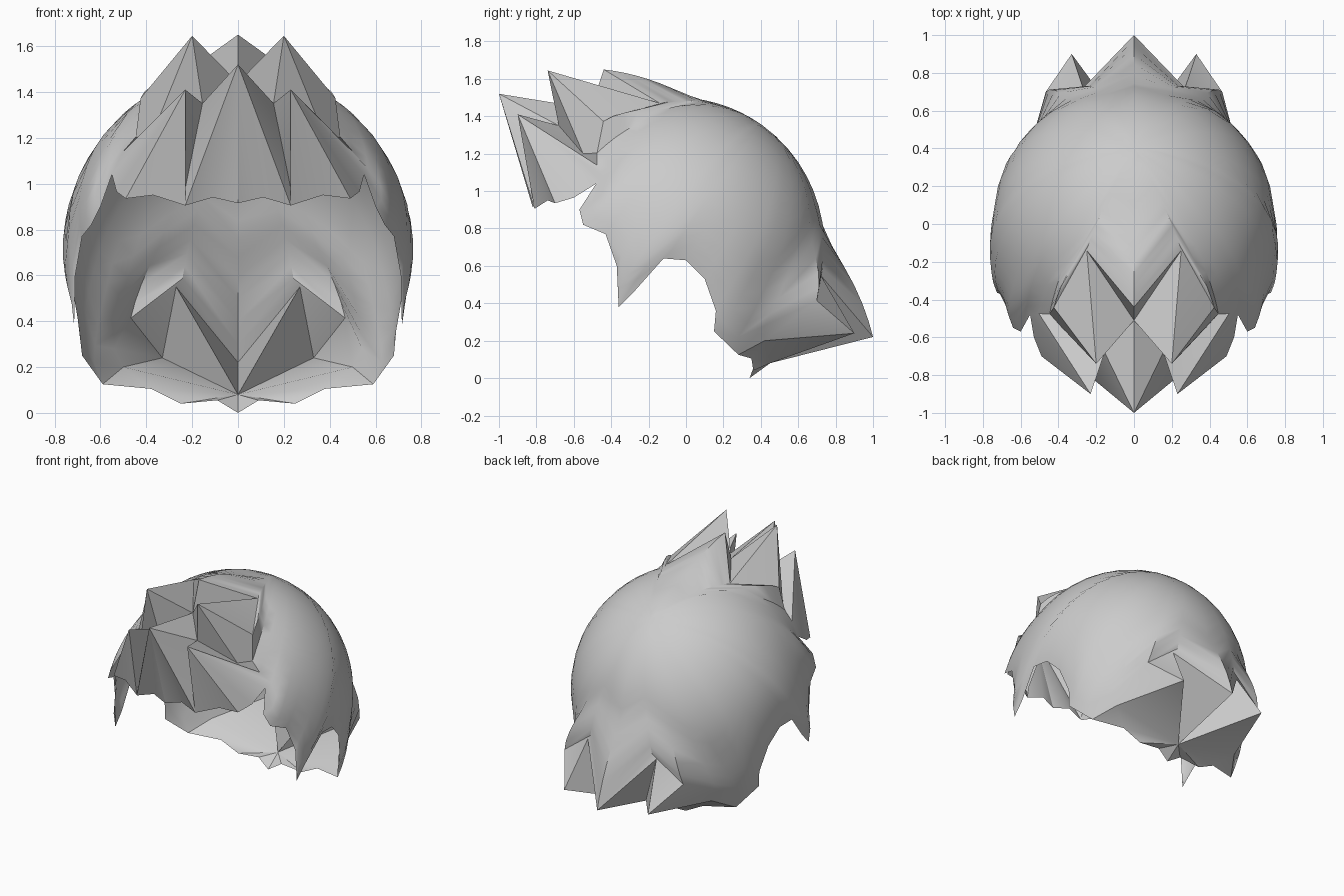
import bpy, bmesh
from math import sin, cos, radians, atan2, acos, pi
from mathutils import Vector

cube = bpy.data.objects.get("Cube")
if cube:
    bpy.data.objects.remove(cube)

# One flat grey
grey = bpy.data.materials.new("hair_grey")
grey.use_nodes = True
color = (0.6, 0.6, 0.6, 1)
grey.diffuse_color = color
grey.node_tree.nodes["Principled BSDF"].inputs["Base Color"].default_value = color

# Hem of the smooth cap, crown peak round to the nape: x, y, z, column azimuth
HEM = {
    "peak": (0, -.44, 1.65, 0),
    "part": (.25, -.14, 1.47, 26),
    "upper_tip": (.2, -.74, 1.645, 31),
    "temple_notch": (.38, -.55, 1.2, 35),
    "lower_tip": (.23, -.9, 1.41, 40),
    "bang_corner": (.55, -.48, 1.04, 47),
    "lock_a": (.6, -.57, .9, 51),
    "lock_b": (.64, -.55, .82, 56),
    "lock_c": (.68, -.43, .77, 63),
    "burn_front": (.71, -.37, .6, 73),
    "burn_tip": (.715, -.36, .38, 80),
    "burn_back": (.72, -.28, .46, 84),
    "ear_front": (.75, -.12, .64, 89),
    "ear_back": (.74, 0, .63, 96),
    "ear_low": (.72, .1, .53, 106),
    "neck_a": (.69, .16, .36, 117),
    "neck_b": (.68, .15, .25, 123),
    "neck_c": (.59, .28, .125, 131),
    "nape_side": (.5, .42, .2, 139),
    "back_side_tip": (.33, .9, .24, 149),
    "back_notch": (.27, .72, .55, 161),
    "back_tip": (0, 1, .22, 180),
}

# Points used only by the spikes, bangs and nape
EXTRA = {
    "front_tip": (0, -1, 1.52),
    "valley": (0, -.51, 1.44),
    "gap": (.155, -.68, 1.35),
    "slit": (.23, -.79, .98),
    "bang_e": (.53, -.6, .965),
    "bang_d": (.49, -.7, .935),
    "bang_c": (.37, -.74, .95),
    "bang_b": (.23, -.81, .905),
    "bang_a": (.11, -.79, .94),
    "bang_mid": (0, -.82, .915),
    "nape_mid": (0, .45, .08),
    "fringe_c": (.38, .35, .105),
    "fringe_b": (.25, .36, .04),
    "fringe_a": (.09, .36, .055),
    "fringe_mid": (0, .34, 0),
}

# Fans of flat triangles: first name is the hub
FANS = [
    "valley peak part upper_tip gap front_tip",
    "gap upper_tip temple_notch lower_tip slit front_tip",
    "front_tip slit bang_b bang_a bang_mid",
    "lower_tip slit bang_b bang_c bang_d bang_e bang_corner",
    "nape_mid back_tip back_notch back_side_tip nape_side fringe_c fringe_b fringe_a fringe_mid",
    "nape_side neck_c fringe_c",
]

CENTRE = Vector((0, -.05, .7))
RADII = Vector((.765, .79, .8))
TILT = radians(35)
AXIS = Vector((0, sin(TILT), cos(TILT)))
FRONT = Vector((0, -cos(TILT), sin(TILT)))
SIDE = Vector((1, 0, 0))
RINGS = 14
REACH = radians(30)


def dome_radius(d):
    return 1 / sum((d[i] / RADII[i]) ** 2 for i in range(3)) ** .5


def column(x, y, z, azimuth):
    """Points from a hem point over the dome towards the crown."""
    start = Vector((x, y, z))
    d0 = (start - CENTRE).normalized()
    excess = (start - CENTRE).length - dome_radius(d0)
    polar0 = acos(d0.dot(AXIS))
    az = radians(azimuth)
    points = [start]
    for i in range(1, RINGS):
        polar = polar0 * (1 - (i / RINGS) ** 1.2)
        d = AXIS * cos(polar) + (FRONT * cos(az) + SIDE * sin(az)) * sin(polar)
        fade = max(0, 1 - d.angle(d0) / REACH) ** 1.3
        points.append(CENTRE + d * (dome_radius(d) + excess * fade))
    return points


bm = bmesh.new()
for sign in (1, -1):
    def add(p):
        return bm.verts.new((sign * p[0], p[1], p[2]))

    def face(*verts):
        bm.faces.new(verts if sign > 0 else verts[::-1])

    # Smooth cap
    columns = [[add(p) for p in column(*h)] for h in HEM.values()]
    crown = add(CENTRE + AXIS * dome_radius(AXIS))
    for a, b in zip(columns, columns[1:]):
        for i in range(RINGS - 1):
            face(a[i], b[i], b[i + 1], a[i + 1])
        face(a[-1], b[-1], crown)

    # Spikes, bangs and nape
    points = {name: col[0] for name, col in zip(HEM, columns)}
    points.update({name: add(p) for name, p in EXTRA.items()})
    for fan in FANS:
        hub, *ring = [points[name] for name in fan.split()]
        for a, b in zip(ring, ring[1:]):
            face(hub, a, b)

bmesh.ops.remove_doubles(bm, verts=bm.verts, dist=.0005)
bmesh.ops.recalc_face_normals(bm, faces=bm.faces)
bm.faces.ensure_lookup_table()
top = max(bm.faces, key=lambda f: f.calc_center_median().dot(AXIS) - abs(f.calc_center_median().y - .3))
if top.normal.dot(AXIS) < 0:
    bmesh.ops.reverse_faces(bm, faces=bm.faces)

mesh = bpy.data.meshes.new("spiky_hair")
bm.to_mesh(mesh)
bm.free()
mesh.materials.append(grey)
hair = bpy.data.objects.new("spiky_hair", mesh)
bpy.context.collection.objects.link(hair)
bpy.context.view_layer.objects.active = hair
hair.select_set(True)
bpy.ops.object.shade_smooth_by_angle(angle=radians(35))
